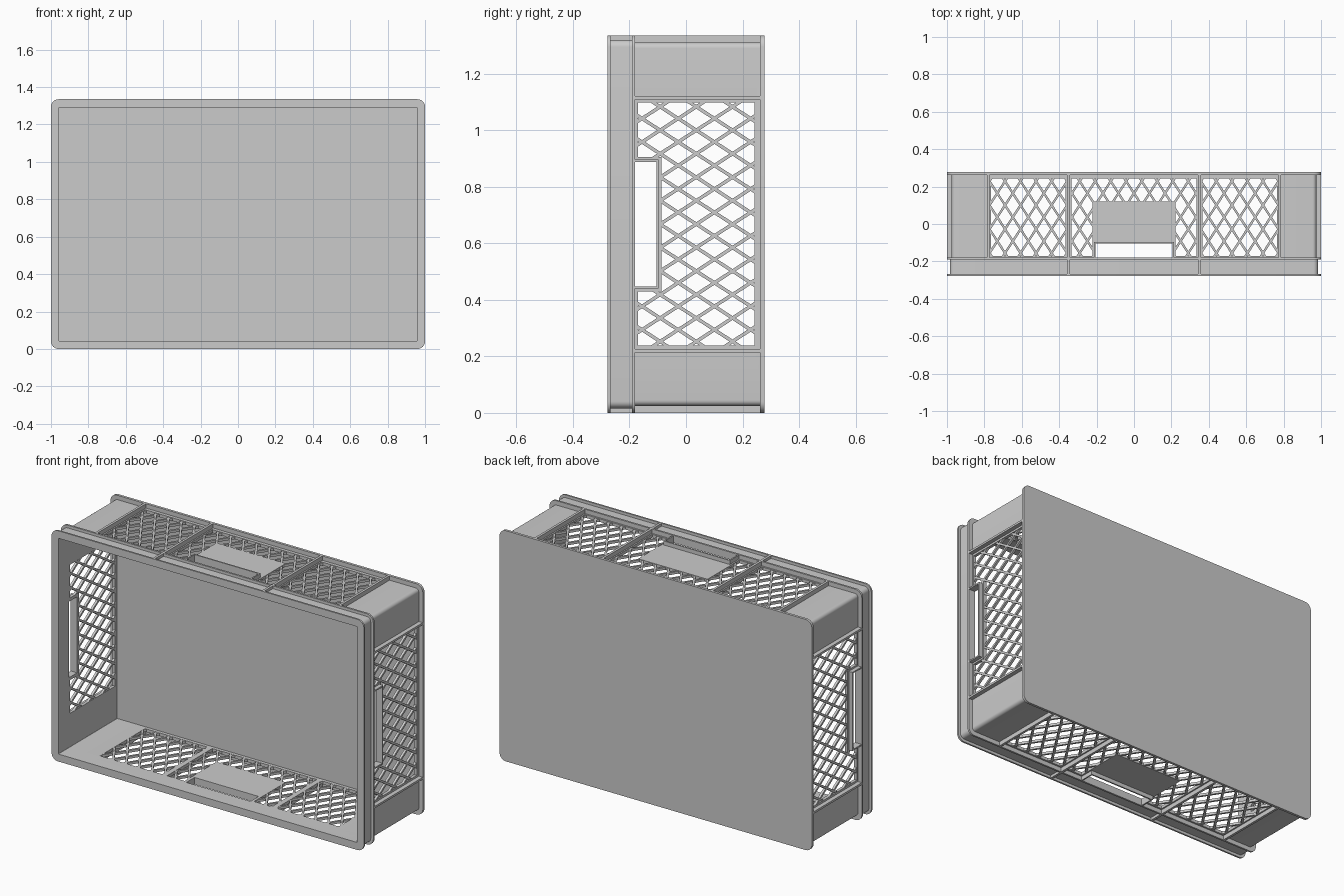
import bpy, bmesh, math
from mathutils import Vector

if "Cube" in bpy.data.objects:
    bpy.data.objects.remove(bpy.data.objects["Cube"])

H, Y = 1.335, 0.277                 # height, half depth
WALL_IN, WALL_OUT = 0.043, 0.025    # insets from the outer extents
P0, P1 = -0.17, 0.243               # lattice panel range in y


def finish(name, bm):
    bmesh.ops.recalc_face_normals(bm, faces=bm.faces)
    me = bpy.data.meshes.new(name)
    bm.to_mesh(me)
    bm.free()
    ob = bpy.data.objects.new(name, me)
    bpy.context.collection.objects.link(ob)
    return ob


def hexa(bm, pts):
    v = [bm.verts.new(p) for p in pts]
    for f in ((0, 1, 2, 3), (4, 5, 6, 7), (0, 1, 5, 4), (1, 2, 6, 5), (2, 3, 7, 6), (3, 0, 4, 7)):
        bm.faces.new([v[i] for i in f])


def outline(inset, r, n=6):
    hx, hz, pts = 1 - inset, H / 2 - inset, []
    for q, (sx, sz) in enumerate(((1, 1), (-1, 1), (-1, -1), (1, -1))):
        for i in range(n + 1):
            a = math.pi / 2 * (q + i / n)
            pts.append((sx * (hx - r) + r * math.cos(a), H / 2 + sz * (hz - r) + r * math.sin(a)))
    return pts


def ring(name, outer, inner, y0, y1, r, solid=False):
    bm = bmesh.new()
    o, i = outline(outer, r), outline(inner, 0.003)
    if solid:
        a, b = ([bm.verts.new((x, y, z)) for x, z in o] for y in (y0, y1))
        bm.faces.new(a)
        bm.faces.new(b)
        loops = [a, b]
    else:
        loops = [[bm.verts.new((x, y, z)) for x, z in p]
                 for p, y in ((o, y0), (o, y1), (i, y1), (i, y0))]
        loops.append(loops[0])
    n = len(o)
    for a, b in zip(loops, loops[1:]):
        for k in range(n):
            bm.faces.new((a[k], a[(k + 1) % n], b[(k + 1) % n], b[k]))
    return finish(name, bm)


def place(wall, u, y, d):
    """Wall coordinates: u along the wall, y, and d = inset from outer extent."""
    kind, s = wall
    if kind == "side":
        return Vector((s * (1 - d), y, H / 2 + u))
    return Vector((u, y, H / 2 + s * (H / 2 - d)))


def box(bm, wall, u0, u1, y0, y1, d0=WALL_IN, d1=0.0):
    c = ((u0, y0), (u1, y0), (u1, y1), (u0, y1))
    hexa(bm, [place(wall, u, y, d) for d in (d0, d1) for u, y in c])


def clip(p, q, rect):
    """Parameter interval of segment p-q lying inside the rectangle."""
    t0, t1 = 0.0, 1.0
    for a, b, lo, hi in ((p[0], q[0], rect[0], rect[1]), (p[1], q[1], rect[2], rect[3])):
        s, e = sorted(((lo - a) / (b - a), (hi - a) / (b - a)))
        t0, t1 = max(t0, s), min(t1, e)
    return (t0, t1) if t1 - t0 > 1e-4 else None


def lattice(bm, wall, u0, u1, hole=None, pu=0.083, py=0.128, w=0.006):
    rect = (u0 - 0.006, u1 + 0.006, P0 - 0.006, P1 + 0.006)
    cu, cy = (u0 + u1) / 2, (P0 + P1) / 2
    for sgn in (1, -1):
        for k in range(-20, 21):
            p = (cu + k * pu - sgn * 4 * pu, cy - 4 * py)
            q = (cu + k * pu + sgn * 4 * pu, cy + 4 * py)
            span = clip(p, q, rect)
            if not span:
                continue
            cut = clip(p, q, hole) if hole else None
            spans = [span]
            if cut:
                spans = [(span[0], min(span[1], cut[0])), (max(span[0], cut[1]), span[1])]
            a, d = Vector(p), Vector(q) - Vector(p)
            n = Vector((-d.y, d.x)).normalized() * w
            for s, e in spans:
                if e - s < 0.002:
                    continue
                A, B = a + d * s, a + d * e
                hexa(bm, [place(wall, c.x, c.y, dd) for dd in (0.042, 0.028)
                          for c in (A - n, B - n, B + n, A + n)])


def handle(bm, wall, h, plate_u, plate_y):
    # wall-level surround with a raised U-shaped lip around the grip hole
    for s in (-1, 1):
        box(bm, wall, *sorted((s * h, s * plate_u)), -0.18, plate_y, WALL_IN, WALL_OUT)
        box(bm, wall, *sorted((s * h, s * (h + 0.008))), -0.18, -0.097, WALL_IN, 0.002)
    box(bm, wall, -h, h, -0.105, plate_y, WALL_IN, WALL_OUT)
    box(bm, wall, -h, h, -0.105, -0.097, WALL_IN, 0.002)


# Wall shell with panel openings and grip holes cut through
shell = ring("wall_shell", WALL_OUT, WALL_IN, -Y, Y - 0.005, 0.02)
mid = H / 2
cuts = [((0, (P0 + P1) / 2, mid), (3, P1 - P0, 0.86)), ((0, -0.14, mid), (3, 0.08, 0.44))]
cuts += [((x, (P0 + P1) / 2, mid), (w, P1 - P0, 3)) for x, w in ((-0.565, 0.4), (0, 0.67), (0.565, 0.4))]
cuts.append(((0, -0.14, mid), (0.42, 0.08, 3)))
bpy.context.view_layer.objects.active = shell
for c, s in cuts:
    bm = bmesh.new()
    bmesh.ops.create_cube(bm, size=1)
    for v in bm.verts:
        v.co = Vector([v.co[i] * s[i] + c[i] for i in range(3)])
    cutter = finish("cutter", bm)
    cutter.hide_render = True
    m = shell.modifiers.new("cut", "BOOLEAN")
    m.operation, m.solver, m.object = "DIFFERENCE", "EXACT", cutter
    bpy.ops.object.modifier_apply(modifier=m.name)
    bpy.data.objects.remove(cutter)

# Rim, front band, flange and closed base
ring("front_rim", 0, WALL_IN, -Y, -Y + 0.01, 0.04)
ring("front_band", 0.016, WALL_IN, -Y + 0.005, -0.185, 0.025)
ring("middle_flange", 0, WALL_IN, -0.191, -0.18, 0.04)
ring("base_panel", 0, 0, Y - 0.015, Y, 0.04, solid=True)

# Ribs, lattices and handles on the four walls
for s, label in ((1, "right"), (-1, "left")):
    wall = ("side", s)
    bm = bmesh.new()
    for u in (-0.4475, 0.4475):
        box(bm, wall, u - 0.006, u + 0.006, -0.185, Y - 0.01)
    finish(label + "_ribs", bm)
    bm = bmesh.new()
    lattice(bm, wall, -0.43, 0.43, (-0.23, 0.23, -0.3, -0.09))
    finish(label + "_lattice", bm)
    bm = bmesh.new()
    handle(bm, wall, 0.22, 0.238, -0.086)
    finish(label + "_handle", bm)

for s, label in ((1, "top"), (-1, "bottom")):
    wall = ("flat", s)
    bm = bmesh.new()
    for u, y0 in ((-0.78, -0.185), (-0.35, -Y + 0.005), (0.35, -Y + 0.005), (0.78, -0.185)):
        box(bm, wall, u - 0.007, u + 0.007, y0, Y - 0.01)
    finish(label + "_ribs", bm)
    bm = bmesh.new()
    lattice(bm, wall, -0.765, -0.365)
    lattice(bm, wall, 0.365, 0.765)
    lattice(bm, wall, -0.335, 0.335, (-0.215, 0.215, -0.3, 0.115))
    finish(label + "_lattice", bm)
    bm = bmesh.new()
    handle(bm, wall, 0.205, 0.222, 0.12)
    finish(label + "_handle", bm)

bpy.ops.object.select_all(action="SELECT")
bpy.ops.object.shade_smooth_by_angle(angle=math.radians(30))
